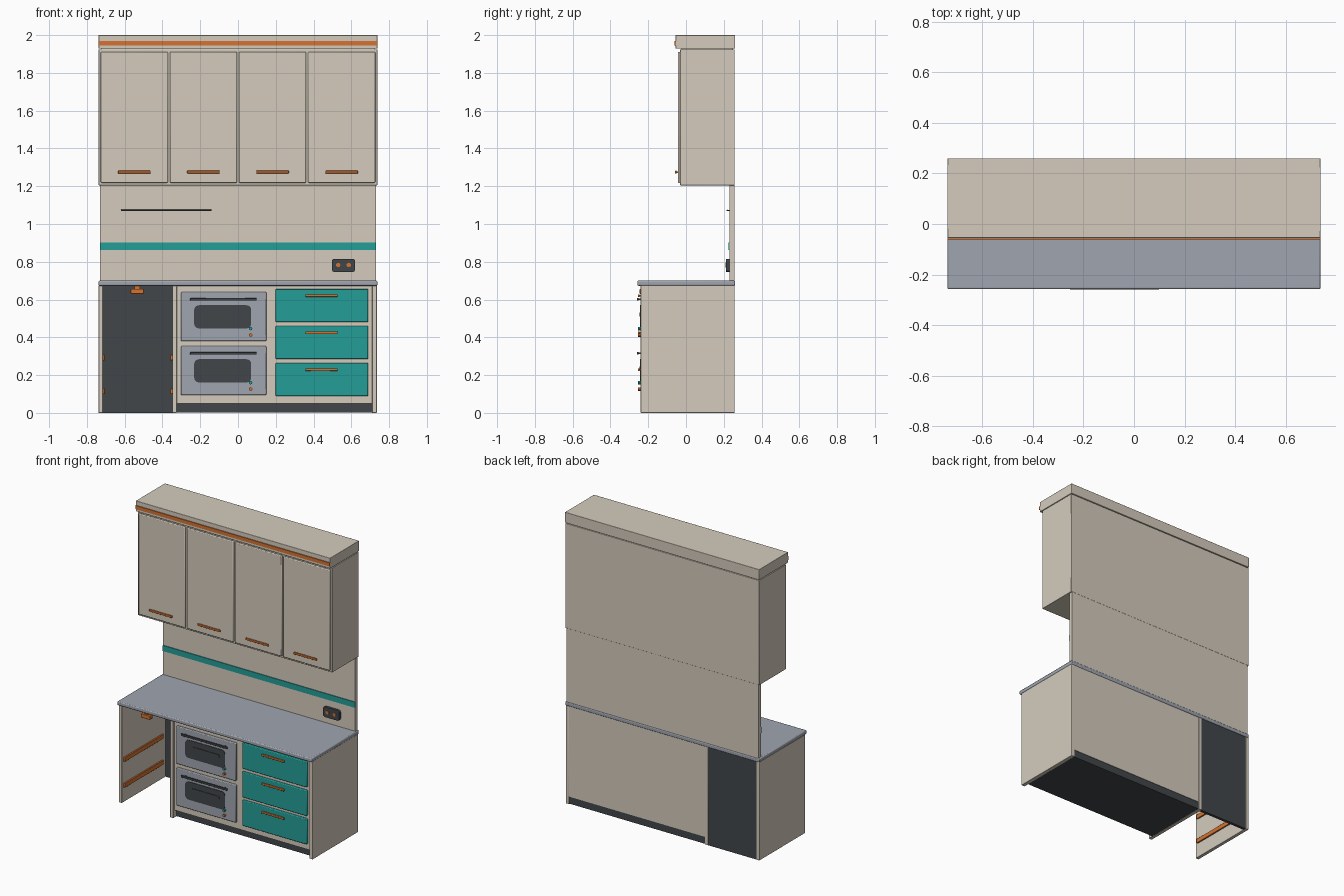
import bpy, math

if "Cube" in bpy.data.objects:
    bpy.data.objects.remove(bpy.data.objects["Cube"])


def material(name, rgb):
    m = bpy.data.materials.new(name)
    m.diffuse_color = (*rgb, 1.0)
    m.use_nodes = True
    m.node_tree.nodes["Principled BSDF"].inputs["Base Color"].default_value = m.diffuse_color
    return m


CREAM = material("cream", (0.66, 0.60, 0.505))
GREY = material("steel grey", (0.352, 0.376, 0.429))
TEAL = material("teal", (0.017, 0.34, 0.31))
ORANGE = material("orange", (0.66, 0.17, 0.03))
DARK = material("charcoal", (0.055, 0.062, 0.068))


def finish(ob, name, mat, bevel=0.0, segments=2):
    ob.name = name
    ob.data.materials.append(mat)
    if bevel:
        mod = ob.modifiers.new("bevel", "BEVEL")
        mod.width = bevel
        mod.segments = segments
        bpy.ops.object.shade_smooth_by_angle()
    return ob


def box(name, mat, x, y, z, bevel=0.0):
    """Box from (min, max) ranges on each axis."""
    mid = [(a + b) / 2 for a, b in (x, y, z)]
    bpy.ops.mesh.primitive_cube_add(size=1, location=mid)
    ob = bpy.context.object
    ob.scale = [b - a for a, b in (x, y, z)]
    bpy.ops.object.transform_apply(location=False, rotation=False, scale=True)
    return finish(ob, name, mat, bevel)


def rod(name, mat, centre, radius, length, axis, sides=12):
    rot = {"X": (0, math.pi / 2, 0), "Y": (math.pi / 2, 0, 0)}[axis]
    bpy.ops.mesh.primitive_cylinder_add(vertices=sides, radius=radius, depth=length,
                                        location=centre, rotation=rot)
    ob = bpy.context.object
    bpy.ops.object.shade_smooth_by_angle()
    return finish(ob, name, mat)


def rounded_plate(name, mat, x, y, z, r):
    """Plate facing -y with rounded corners."""
    pts = []
    for i, (cx, cz) in enumerate([(x[1] - r, z[1] - r), (x[0] + r, z[1] - r),
                                  (x[0] + r, z[0] + r), (x[1] - r, z[0] + r)]):
        for k in range(5):
            a = math.pi / 2 * (i + k / 4)
            pts.append((cx + r * math.cos(a), cz + r * math.sin(a)))
    n = len(pts)
    verts = [(px, y[0], pz) for px, pz in pts] + [(px, y[1], pz) for px, pz in pts]
    faces = [tuple(range(n))[::-1], tuple(range(n, 2 * n))]
    faces += [(i, (i + 1) % n, n + (i + 1) % n, n + i) for i in range(n)]
    faces[0], faces[1] = faces[0][::-1], faces[1][::-1]
    me = bpy.data.meshes.new(name)
    me.from_pydata(verts, [], faces)
    ob = bpy.data.objects.new(name, me)
    bpy.context.collection.objects.link(ob)
    return finish(ob, name, mat)


def handle(name, mat, x, z, front, height=0.014, reach=0.016):
    """Bar handle on two short posts."""
    box(name, mat, x, (front - reach, front - reach + 0.009),
        (z - height / 2, z + height / 2), 0.002)
    for px in (x[0] + 0.025, x[1] - 0.025):
        box(name + "_post", mat, (px - 0.004, px + 0.004),
            (front - reach + 0.006, front + 0.002), (z - 0.004, z + 0.004))


# Cornice with trim, above the wall cabinet
box("cornice", CREAM, (-0.738, 0.738), (-0.055, 0.26), (1.928, 2.0), 0.002)
box("cornice_trim", ORANGE, (-0.738, 0.738), (-0.061, -0.053), (1.946, 1.970))
box("cornice_neck", CREAM, (-0.725, 0.725), (-0.025, 0.25), (1.915, 1.935))

# Wall cabinet with four doors
box("wall_cabinet", CREAM, (-0.738, 0.738), (-0.031, 0.258), (1.205, 1.924), 0.002)
for i in range(4):
    cx = -0.549 + 0.366 * i
    box("wall_door", CREAM, (cx - 0.178, cx + 0.178), (-0.043, -0.030), (1.218, 1.911), 0.005)
    handle("wall_door_handle", ORANGE, (cx - 0.086, cx + 0.086), 1.275, -0.042)

# Splashback, stripe, rail and socket
box("splashback", CREAM, (-0.73, 0.73), (0.23, 0.257), (0.695, 1.21))
box("splashback_stripe", TEAL, (-0.73, 0.73), (0.225, 0.231), (0.863, 0.902))
rod("utensil_rail", DARK, (-0.38, 0.219, 1.072), 0.004, 0.48, "X")
for x in (-0.58, -0.18):
    rod("rail_post", DARK, (x, 0.225, 1.072), 0.003, 0.016, "Y", 8)
rounded_plate("socket", DARK, (0.497, 0.62), (0.213, 0.231), (0.746, 0.816), 0.014)
for x in (0.53, 0.586):
    rod("socket_hole", ORANGE, (x, 0.211, 0.783), 0.012, 0.006, "Y")

# Worktop and upright panels
box("worktop", GREY, (-0.738, 0.738), (-0.258, 0.26), (0.673, 0.700), 0.006)
for name, x in (("left_side", (-0.738, -0.715)), ("divider", (-0.348, -0.324)),
                ("right_side", (0.710, 0.735))):
    box(name, CREAM, x, (-0.240, 0.257), (0, 0.676), 0.002)

# Open bay with back panel, runners and a latch
box("bay_back", DARK, (-0.716, -0.346), (0.235, 0.255), (0, 0.676))
for z in (0.115, 0.293):
    for x in ((-0.716, -0.705), (-0.358, -0.347)):
        box("bay_runner", ORANGE, x, (-0.22, 0.20), (z - 0.015, z + 0.015), 0.002)
box("bay_latch", ORANGE, (-0.568, -0.498), (-0.245, -0.215), (0.630, 0.657), 0.003)
box("latch_mount", ORANGE, (-0.548, -0.518), (-0.235, -0.22), (0.65, 0.676))

# Base cabinet and plinth
box("base_cabinet", CREAM, (-0.326, 0.712), (-0.226, 0.255), (0.051, 0.676))
box("plinth", DARK, (-0.326, 0.712), (-0.205, 0.252), (0.002, 0.052))

# Two stacked ovens
for top in (0.640, 0.354):
    box("oven_front", GREY, (-0.302, 0.150), (-0.239, -0.222), (top - 0.260, top), 0.005)
    handle("oven_handle", DARK, (-0.253, 0.098), top - 0.039, -0.238, 0.014, 0.022)
    rounded_plate("oven_window", DARK, (-0.232, 0.070), (-0.243, -0.236),
                  (top - 0.193, top - 0.070), 0.025)
    rounded_plate("oven_window_bar", DARK, (-0.182, 0.030), (-0.247, -0.242),
                  (top - 0.130, top - 0.108), 0.010)
    rod("oven_knob_upper", TEAL, (0.067, -0.245, top - 0.194), 0.009, 0.016, "Y")
    rod("oven_knob_lower", ORANGE, (0.067, -0.245, top - 0.228), 0.009, 0.016, "Y")

# Three drawers
for z in (0.089, 0.284, 0.481):
    box("drawer_front", TEAL, (0.199, 0.689), (-0.240, -0.222), (z, z + 0.176), 0.005)
    handle("drawer_handle", ORANGE, (0.357, 0.527), z + 0.140, -0.239)
